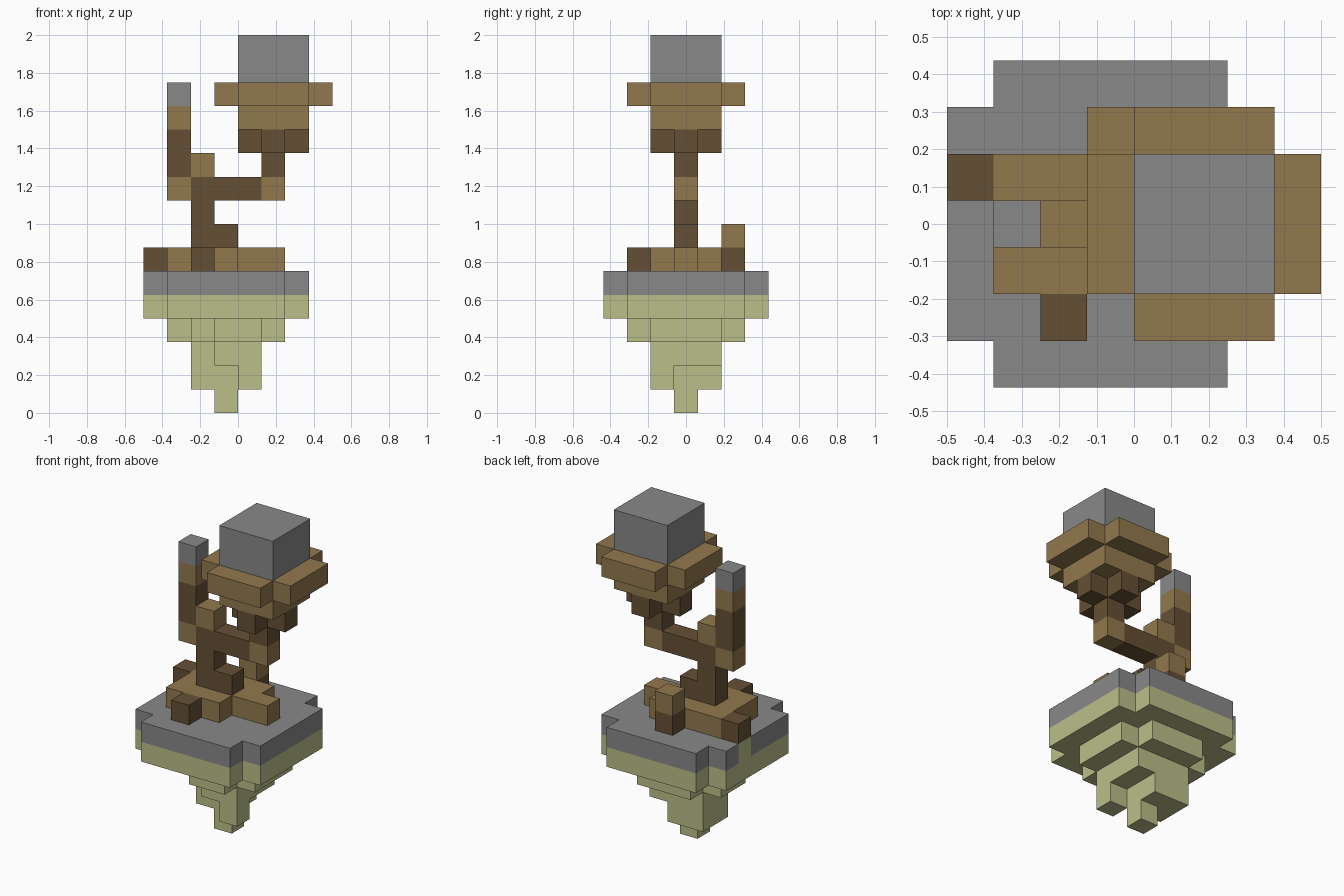
import bpy
import bmesh
from mathutils import Vector

cube = bpy.data.objects.get("Cube")
if cube:
    bpy.data.objects.remove(cube, do_unlink=True)

UNIT = 1 / 8
ORIGIN = Vector((-4, -3.5, 0))


def make_material(name, rgb):
    mat = bpy.data.materials.new(name)
    mat.use_nodes = True
    mat.diffuse_color = (*rgb, 1)
    shader = mat.node_tree.nodes["Principled BSDF"]
    shader.inputs["Base Color"].default_value = (*rgb, 1)
    return mat


stone = make_material("grey", (0.25, 0.25, 0.25))
soil = make_material("pale_olive", (0.5, 0.52, 0.25))
wood = make_material("brown", (0.29, 0.19, 0.076))
bark = make_material("dark_brown", (0.13, 0.08, 0.034))


def box(xs, ys, zs):
    """Grid cells of a block; each range is (first, last) or one index."""
    spans = [(s, s) if isinstance(s, int) else s for s in (xs, ys, zs)]
    rx, ry, rz = [range(a, b + 1) for a, b in spans]
    return {(x, y, z) for x in rx for y in ry for z in rz}


def notched(xs, ys, zs):
    """A block with its four upright corner columns left out."""
    return {c for c in box(xs, ys, zs) if not (c[0] in xs and c[1] in ys)}


ALL = (0, 6)      # full width of the island
INNER = (1, 5)    # one step in
CORE = (2, 4)     # two steps in
CROWN = (4, 6)    # width of the crown block
MID = 3           # middle row in depth

parts = []


def part(name, mat, cells):
    parts.append((name, mat, cells))


# Floating island: grey top with soil showing under the end root
root_seat = box(0, 4, 5)
part("island_top", stone, notched(ALL, ALL, (5, 5)) - root_seat)
part("island_soil", soil, notched(ALL, ALL, (4, 4)) | root_seat)
part("island_lower_step", soil,
     notched(INNER, INNER, (3, 3)) - box(2, 1, 3) - box(1, 2, 3))
part("island_core", soil, box(CORE, CORE, 2) - box(2, 2, 2))
part("island_underside", soil, box((2, 3), (3, 4), 1) | box(4, 2, 1))
part("island_tip", soil, box(3, MID, 0))

# Roots spreading over the island
part("root_base", wood,
     box((1, 3), CORE, 6) | box((4, 5), MID, 6) | box(4, 4, 6))
part("side_root", bark, box(0, 4, 6))
part("front_root", bark, box(2, 1, 6))
part("back_root", bark, box(3, 5, 6))
part("back_root_cap", wood, box(3, 5, 7))

# Crooked trunk
part("trunk", bark,
     box((2, 3), MID, 7) | box(2, MID, 8) | box((2, 4), MID, 9))
part("trunk_knob", wood, box(2, MID, 10))
part("trunk_elbow", wood, box(5, MID, 9))
part("crown_stem", bark, box(5, MID, 10))

# Upright side branch
part("branch_elbow", wood, box(1, MID, 9))
part("branch", bark, box(1, MID, (10, 11)))
part("branch_upper", wood, box(1, MID, 12))
part("branch_tip", stone, box(1, MID, 13))

# Crown
part("crown_support", bark, notched(CROWN, CORE, (11, 11)))
part("crown_bowl", wood, box(CROWN, CORE, 12))
part("crown_rim", wood, notched((3, 7), INNER, (13, 13)))
part("crown_top", stone, box(CROWN, CORE, (14, 15)))

solid = set().union(*(cells for _, _, cells in parts))


def build(name, mat, cells):
    """Skin the cells with only the faces that are open to the air."""
    bm = bmesh.new()
    for cell in sorted(cells):
        centre = Vector(cell) + Vector((0.5, 0.5, 0.5))
        for axis in range(3):
            for sign in (-1, 1):
                beside = list(cell)
                beside[axis] += sign
                if tuple(beside) in solid:
                    continue
                n, u, v = Vector(), Vector(), Vector()
                n[axis] = sign / 2
                u[(axis + 1) % 3] = 0.5
                v[(axis + 2) % 3] = sign / 2
                ring = (-u - v, u - v, u + v, v - u)
                bm.faces.new([bm.verts.new((centre + n + r + ORIGIN) * UNIT)
                              for r in ring])
    bmesh.ops.remove_doubles(bm, verts=bm.verts[:], dist=UNIT / 100)
    bmesh.ops.dissolve_limit(bm, angle_limit=0.01,
                             verts=bm.verts[:], edges=bm.edges[:])
    mesh = bpy.data.meshes.new(name)
    bm.to_mesh(mesh)
    bm.free()
    mesh.materials.append(mat)
    obj = bpy.data.objects.new(name, mesh)
    bpy.context.scene.collection.objects.link(obj)


for name, mat, cells in parts:
    build(name, mat, cells)
